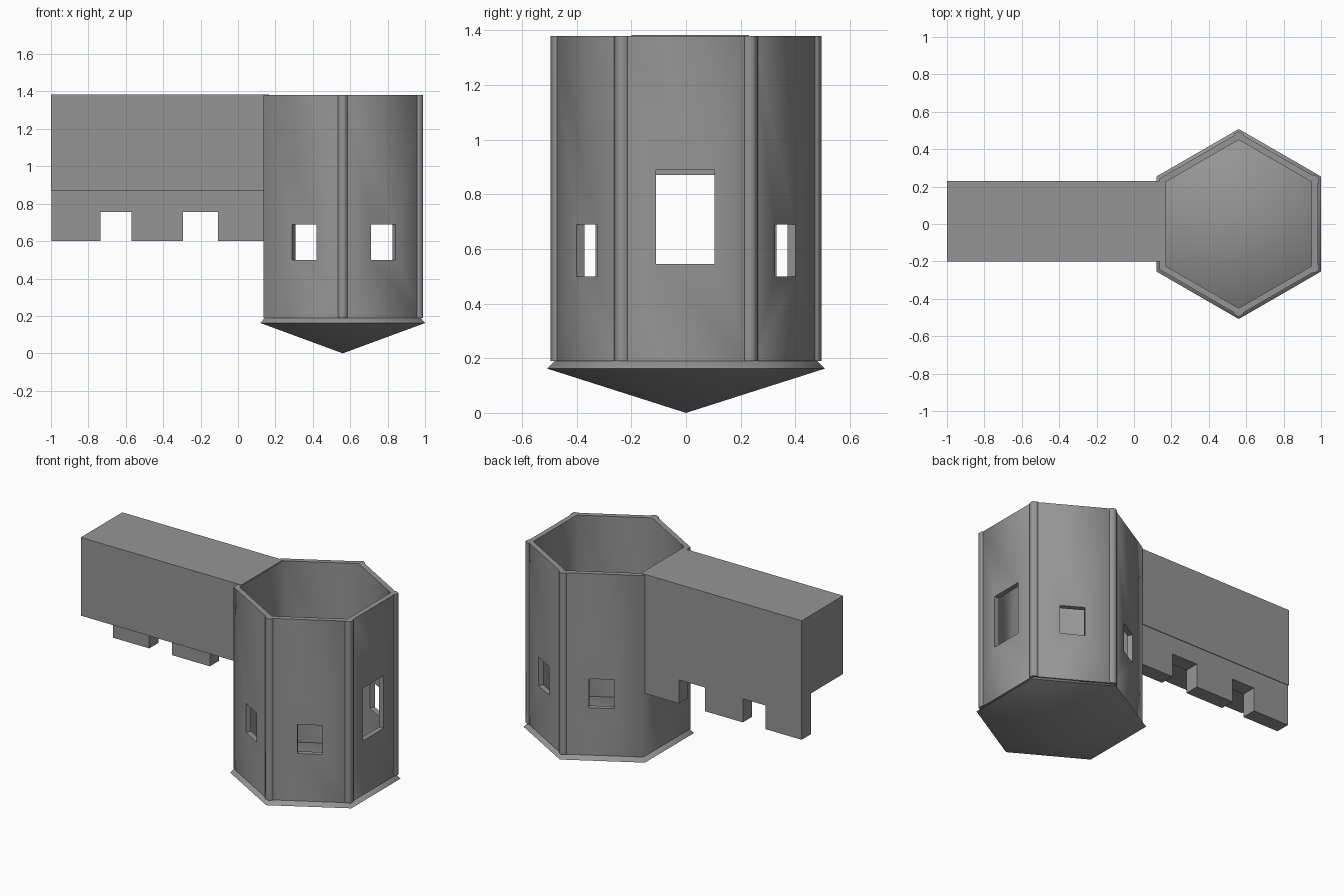
import bpy, bmesh
from math import cos, sin, pi, radians

if "Cube" in bpy.data.objects:
    bpy.data.objects.remove(bpy.data.objects["Cube"])

CX = 0.56  # tower centre

stone = bpy.data.materials.new("dark_stone")
stone.diffuse_color = (0.3, 0.3, 0.3, 1)
stone.use_nodes = True
stone.node_tree.nodes["Principled BSDF"].inputs["Base Color"].default_value = stone.diffuse_color


def make(name, verts, faces):
    mesh = bpy.data.meshes.new(name)
    mesh.from_pydata(verts, [], faces)
    mesh.materials.append(stone)
    bm = bmesh.new()
    bm.from_mesh(mesh)
    bmesh.ops.recalc_face_normals(bm, faces=bm.faces)
    bm.to_mesh(mesh)
    bm.free()
    ob = bpy.data.objects.new(name, mesh)
    bpy.context.collection.objects.link(ob)
    return ob


def prism(name, outline, z0, z1):
    n = len(outline)
    verts = [(x, y, z) for z in (z0, z1) for x, y in outline]
    faces = [(i, (i + 1) % n, n + (i + 1) % n, n + i) for i in range(n)]
    return make(name, verts, faces + [tuple(range(n)), tuple(range(n, 2 * n))])


def box(name, x0, x1, y0, y1, z0, z1):
    return prism(name, [(x0, y0), (x1, y0), (x1, y1), (x0, y1)], z0, z1)


def hexagon(r, z):
    return [(CX + r * cos(radians(30 + 60 * i)), r * sin(radians(30 + 60 * i)), z)
            for i in range(6)]


def select(ob):
    bpy.ops.object.select_all(action='DESELECT')
    ob.select_set(True)
    bpy.context.view_layer.objects.active = ob


def cut(target, cutter):
    mod = target.modifiers.new(cutter.name, 'BOOLEAN')
    mod.operation = 'DIFFERENCE'
    mod.solver = 'EXACT'
    mod.object = cutter
    select(target)
    bpy.ops.object.modifier_apply(modifier=mod.name)
    bpy.data.objects.remove(cutter)


def smooth(ob):
    # hexagon corners (60 degrees) are shaded smooth, right angles stay sharp
    select(ob)
    bpy.ops.object.shade_smooth_by_angle(angle=radians(65))


# pointed base with flared rim and flat floor
verts = [(CX, 0, 0)] + hexagon(0.508, 0.162) + hexagon(0.476, 0.195)
faces = [(7, 8, 9, 10, 11, 12)]
for i in range(6):
    j = (i + 1) % 6
    faces += [(0, 1 + i, 1 + j), (1 + i, 1 + j, 7 + j, 7 + i)]
smooth(make("tower_base", verts, faces))

# hollow hexagonal wall
verts = []
for r in (0.488, 0.45):
    for z in (0.19, 1.38):
        verts += hexagon(r, z)
faces = []
for i in range(6):
    j = (i + 1) % 6
    for a, b in ((0, 6), (6, 18), (18, 12), (12, 0)):
        faces.append((a + i, a + j, b + j, b + i))
wall = make("tower_wall", verts, faces)

# see-through door and window openings
cut(wall, box("door_cutter", 0.05, 1.1, -0.11, 0.105, 0.545, 0.89))
for k, angle in enumerate((60, 120)):
    cutter = box(f"window_cutter_{k}", -0.6, 0.6, -0.075, 0.075, 0.5, 0.69)
    cutter.location.x = CX + 0.008
    cutter.rotation_euler.z = radians(angle)
    cut(wall, cutter)
smooth(wall)

# raised corner strips, none on the bridge side
R, LEG, DEEP = 0.496, 0.03, 0.015
for k in (0, 1, 4, 5):
    a = radians(30 + 60 * k)

    def place(r, t):
        return (CX + r * cos(a) - t * sin(a), r * sin(a) + t * cos(a))
    side, back = LEG * cos(pi / 6), LEG * sin(pi / 6)
    smooth(prism(f"corner_strip_{k}",
                 [place(R, 0), place(R - back, side), place(R - back - DEEP, side),
                  place(R - DEEP, 0), place(R - back - DEEP, -side), place(R - back, -side)],
                 0.19, 1.38))

# solid bridge
box("bridge", -1, 0.165, -0.2, 0.23, 0.87, 1.383)

# notched parapet under the back edge, set in slightly
profile = [(-0.997, 0.6), (-0.735, 0.6), (-0.735, 0.755), (-0.57, 0.755), (-0.57, 0.6),
           (-0.295, 0.6), (-0.295, 0.755), (-0.107, 0.755), (-0.107, 0.6),
           (0.15, 0.6), (0.15, 0.87), (-0.997, 0.87)]
n = len(profile)
verts = [(x, y, z) for y in (0.13, 0.226) for x, z in profile]
faces = [(i, (i + 1) % n, n + (i + 1) % n, n + i) for i in range(n)]
make("parapet", verts, faces + [tuple(range(n)), tuple(range(n, 2 * n))])
